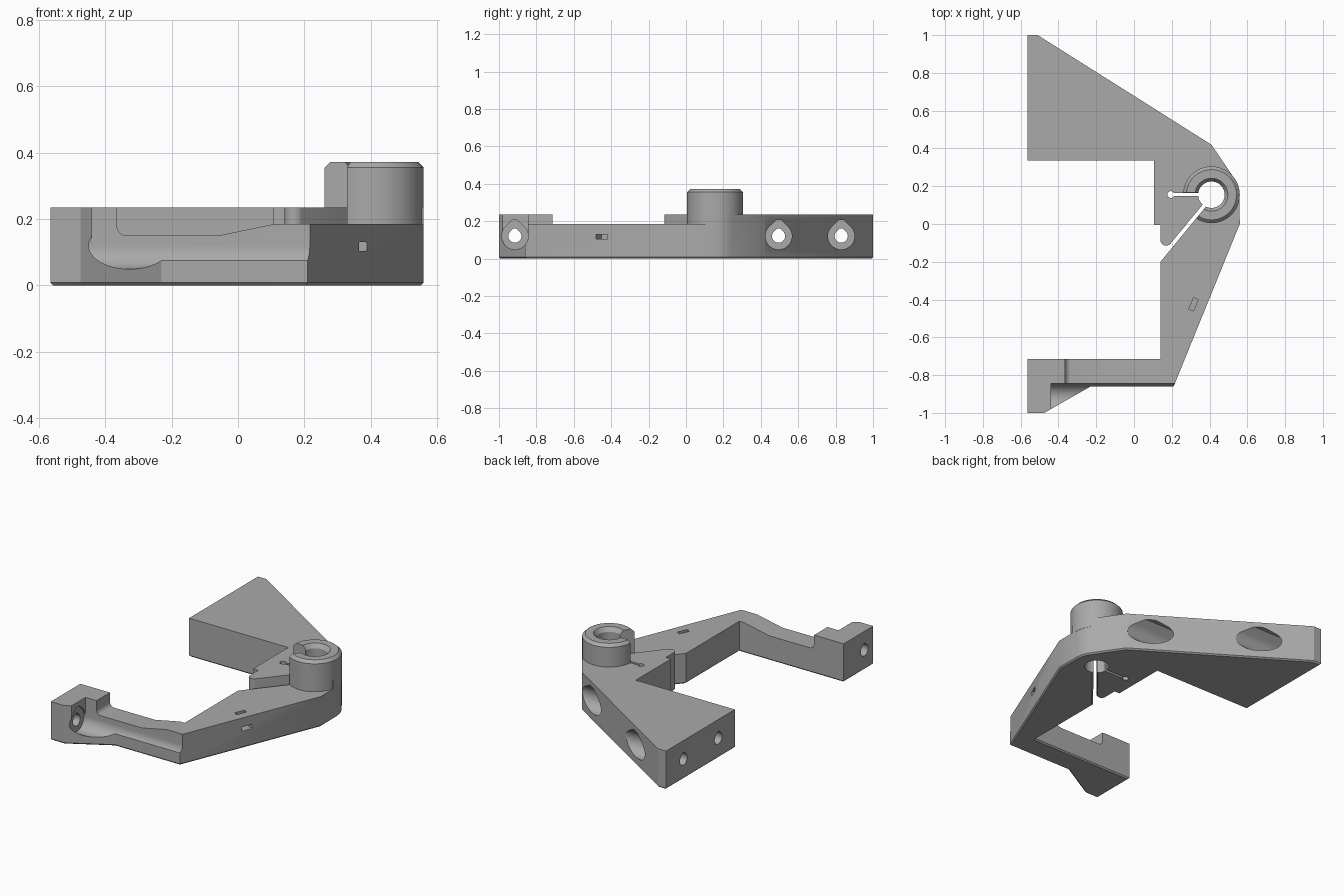
import bpy, bmesh
from math import sin, cos, radians

cube = bpy.data.objects.get("Cube")
if cube:
    bpy.data.objects.remove(cube, do_unlink=True)

GREY = (0.4, 0.4, 0.4, 1)
mat = bpy.data.materials.new("plain grey")
mat.use_nodes = True
mat.diffuse_color = GREY
mat.node_tree.nodes["Principled BSDF"].inputs["Base Color"].default_value = GREY

CX, CY, R = 0.41, 0.155, 0.15      # collar centre and radius
TOP, ARM_TOP, COLLAR_TOP = 0.235, 0.185, 0.372
AXIS_Z = 0.12                      # height of the screw holes


def arc(x, y, r, start, end, n):
    steps = [radians(start + (end - start) * i / n) for i in range(n + 1)]
    return [(x + r * cos(a), y + r * sin(a)) for a in steps]


def add_object(name, bm):
    bmesh.ops.recalc_face_normals(bm, faces=bm.faces)
    mesh = bpy.data.meshes.new(name)
    bm.to_mesh(mesh)
    bm.free()
    mesh.materials.append(mat)
    ob = bpy.data.objects.new(name, mesh)
    bpy.context.collection.objects.link(ob)
    return ob


def prism(name, pts, lo, hi, axis="z", foot=0):
    """Extrude a 2D outline along an axis, optionally chamfering its foot."""
    place = {"x": lambda a, b: (lo, a, b), "y": lambda a, b: (a, lo, b),
             "z": lambda a, b: (a, b, lo)}[axis]
    bm = bmesh.new()
    face = bm.faces.new([bm.verts.new(place(a, b)) for a, b in pts])
    ext = bmesh.ops.extrude_face_region(bm, geom=[face], use_keep_orig=True)
    move = [hi - lo if axis == k else 0 for k in "xyz"]
    bmesh.ops.translate(bm, vec=move, verts=[v for v in ext["geom"] if isinstance(v, bmesh.types.BMVert)])
    bmesh.ops.recalc_face_normals(bm, faces=bm.faces)
    if foot:
        rim = [e for e in bm.edges if all(v.co.z < 0.001 for v in e.verts)]
        bmesh.ops.bevel(bm, geom=rim, offset=foot, segments=1, affect="EDGES")
    return add_object(name, bm)


def turned(name, profile, n=64):
    """Stack rings of (radius, height) about the collar axis."""
    bm = bmesh.new()
    rings = [[bm.verts.new((x, y, z)) for x, y in arc(CX, CY, r, 0, 360, n)[:-1]]
             for r, z in profile]
    for a, b in zip(rings, rings[1:]):
        for i in range(n):
            j = (i + 1) % n
            bm.faces.new((a[i], a[j], b[j], b[i]))
    bm.faces.new(rings[0])
    bm.faces.new(rings[-1])
    return add_object(name, bm)


def combine(target, other, operation="DIFFERENCE"):
    mod = target.modifiers.new(other.name, "BOOLEAN")
    mod.operation, mod.solver, mod.object = operation, "EXACT", other
    bpy.context.view_layer.objects.active = target
    bpy.ops.object.modifier_apply(modifier=mod.name)
    bpy.data.objects.remove(other, do_unlink=True)


def teardrop(y, r):
    """Round hole with a flattened roof, as seen along x."""
    roof = [(y + 0.2 * r, AXIS_Z + 1.2 * r), (y - 0.2 * r, AXIS_Z + 1.2 * r)]
    return arc(y, AXIS_Z, r, 135, 405, 36) + roof


# Body: rear wedge, hinge, front arm and clamp tab in one outline
outline = [(-0.565, 1), (-0.51, 1), (CX, 0.42)]
outline += arc(CX, CY, R - 0.001, 34.5, 0, 8)
outline += [(0.56, 0), (0.21, -0.86), (-0.23, -0.86), (-0.475, -1), (-0.565, -1),
            (-0.565, -0.715), (0.14, -0.715), (0.14, -0.2), (0.41, 0.128),
            (0.395, 0.14), (0.205, -0.095)]
outline += arc(0.17, -0.085, 0.03, -40, -180, 8)
outline += [(0.14, -0.005), (0.105, -0.005), (0.105, 0.335), (-0.565, 0.335)]
bracket = prism("clamp_bracket", outline, 0, TOP, foot=0.008)

# Lowered top of the front arm, with a filleted step at its end block
step = [(-0.365, 0.3)] + arc(-0.335, 0.18, 0.03, 180, 270, 6)
step += [(-0.06, 0.15), (0.11, ARM_TOP), (0.7, ARM_TOP), (0.7, 0.3)]
combine(bracket, prism("arm_step", step, -1.1, -0.2, "y"))
deck = [(0.1, -0.21), (0.125, -0.21), (0.395, 0.118), (0.7, 0.118), (0.7, -0.21)]
combine(bracket, prism("arm_deck", deck, ARM_TOP, 0.3))

# Collar with a chamfered rim
collar = turned("collar", [(R, ARM_TOP - 0.004), (R, COLLAR_TOP - 0.017), (R - 0.017, COLLAR_TOP)])
combine(bracket, collar, "UNION")

# Collar opening, clamp gap, bore and relief slit
opening = [(CX, 0.166), (0.15, 0.166), (0.15, -0.188), (0.41, 0.128)]
combine(bracket, prism("collar_opening", opening, TOP, 0.5))
gap = [(0.12, -0.2243), (0.41, 0.128), (0.395, 0.14), (0.105, -0.21)]
combine(bracket, prism("clamp_gap", gap, -0.1, 0.5))
bore = [(0.07, -0.1), (0.07, COLLAR_TOP - 0.025), (0.087, COLLAR_TOP), (0.087, 0.5)]
combine(bracket, turned("bore", bore))
slit = [(0.195, 0.148), (0.36, 0.148), (0.36, 0.164), (0.195, 0.164)]
combine(bracket, prism("relief_slit", slit, -0.1, 0.5))
combine(bracket, prism("relief_hole", arc(0.195, 0.156, 0.018, 0, 360, 24)[:-1], -0.1, 0.5))

# Screw holes and their wide access bores
for y in (-0.915, 0.495, 0.83):
    combine(bracket, prism("screw_hole", teardrop(y, 0.035), -0.7, -0.3, "x"))
    combine(bracket, prism("access_bore", teardrop(y, 0.071), -0.45, 0.7, "x"))
relief = [(-1.1, AXIS_Z), (-0.844, AXIS_Z), (-0.844, 0.4), (-1.1, 0.4)]
combine(bracket, prism("front_relief", relief, -0.44, 0.7, "x"))

# Cable tie channel running from the arm's top to its outer side
ux, uy = 0.377, 0.926


def along_arm(u0, u1, v0, v1):
    return [(0.315 + u * ux + v * uy, -0.425 + u * uy - v * ux)
            for u, v in ((u0, v0), (u1, v0), (u1, v1), (u0, v1))]


combine(bracket, prism("tie_drop", along_arm(-0.033, 0.033, -0.013, 0.013), 0.105, 0.3))
combine(bracket, prism("tie_exit", along_arm(-0.033, 0.033, -0.012, 0.2), 0.104, 0.13))

bpy.ops.object.select_all(action="DESELECT")
bracket.select_set(True)
bpy.context.view_layer.objects.active = bracket
bpy.ops.object.shade_smooth_by_angle(angle=radians(25))
